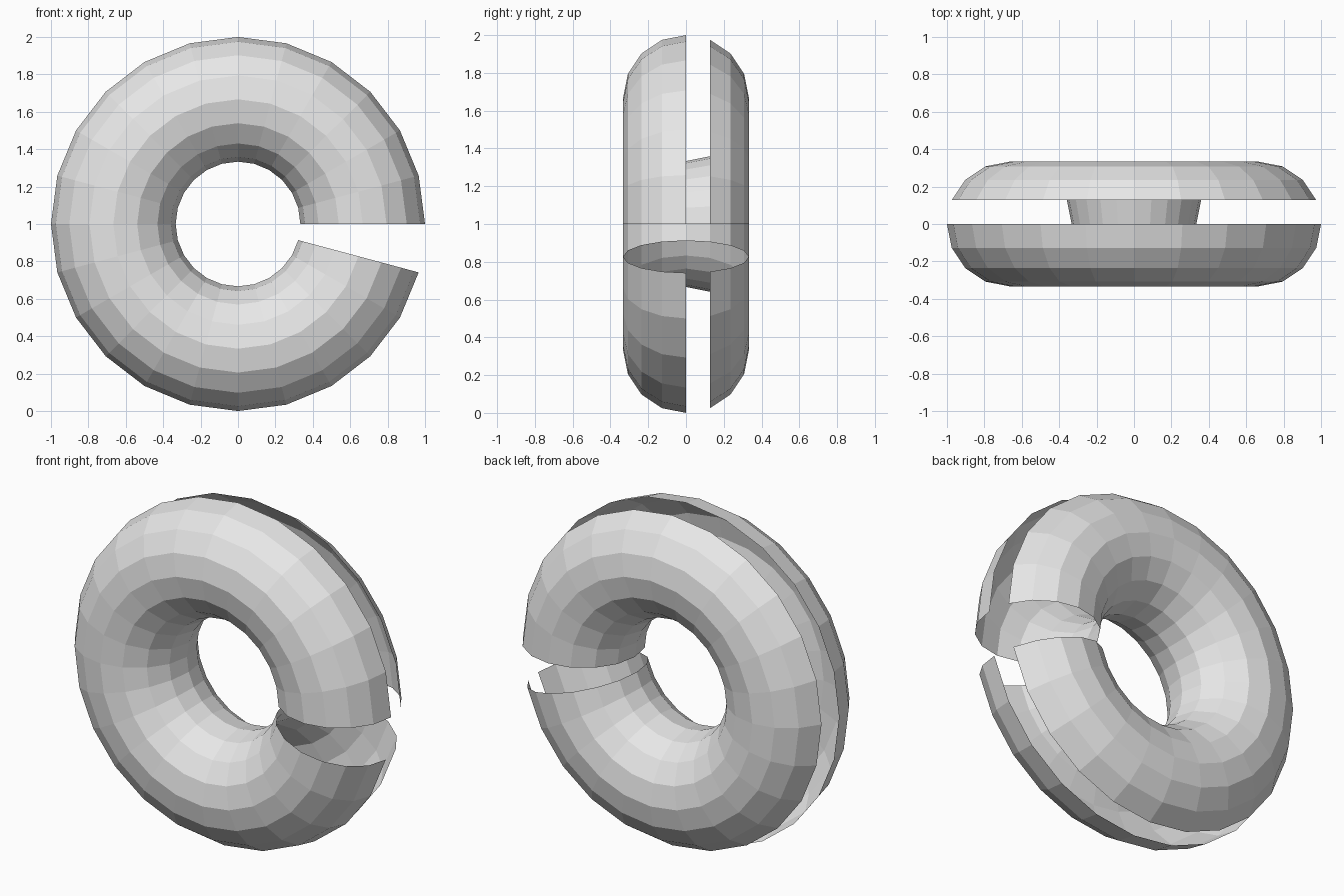
import bpy
import bmesh
from math import cos, sin, radians
from mathutils import Vector

cube = bpy.data.objects.get("Cube")
if cube:
    bpy.data.objects.remove(cube)

RING, TUBE = 2 / 3, 1 / 3        # ring radius, tube radius
SEGMENTS, SIDES = 24, 16         # around the ring, around the tube

grey = bpy.data.materials.new("light grey")
grey.use_nodes = True
colour = (0.8, 0.8, 0.8, 1)
grey.diffuse_color = colour
grey.node_tree.nodes["Principled BSDF"].inputs["Base Color"].default_value = colour

bm = bmesh.new()

# Open tube profile: one side is left out, which makes the slot round the rim
profile = []
for i in range(1, SIDES + 1):
    a = radians(360 * i / SIDES)
    profile.append(bm.verts.new((RING + TUBE * cos(a), TUBE * sin(a), 0)))
edges = [bm.edges.new(pair) for pair in zip(profile, profile[1:])]

# Sweep it round the ring, stopping one segment short to leave the gap
bmesh.ops.spin(bm, geom=profile + edges, cent=(0, 0, 0), axis=(0, -1, 0),
               angle=radians(360 * (SEGMENTS - 1) / SEGMENTS), steps=SEGMENTS - 1)

# Turn every face away from the tube's centre line
bm.normal_update()
for face in bm.faces:
    c = face.calc_center_median()
    core = Vector((c.x, 0, c.z)).normalized() * RING
    if face.normal.dot(c - core) < 0:
        face.normal_flip()
    face.smooth = False

bmesh.ops.translate(bm, verts=bm.verts, vec=(0, 0, 1))
mesh = bpy.data.meshes.new("split_ring")
bm.to_mesh(mesh)
bm.free()
mesh.materials.append(grey)
ring = bpy.data.objects.new("split_ring", mesh)
bpy.context.collection.objects.link(ring)
